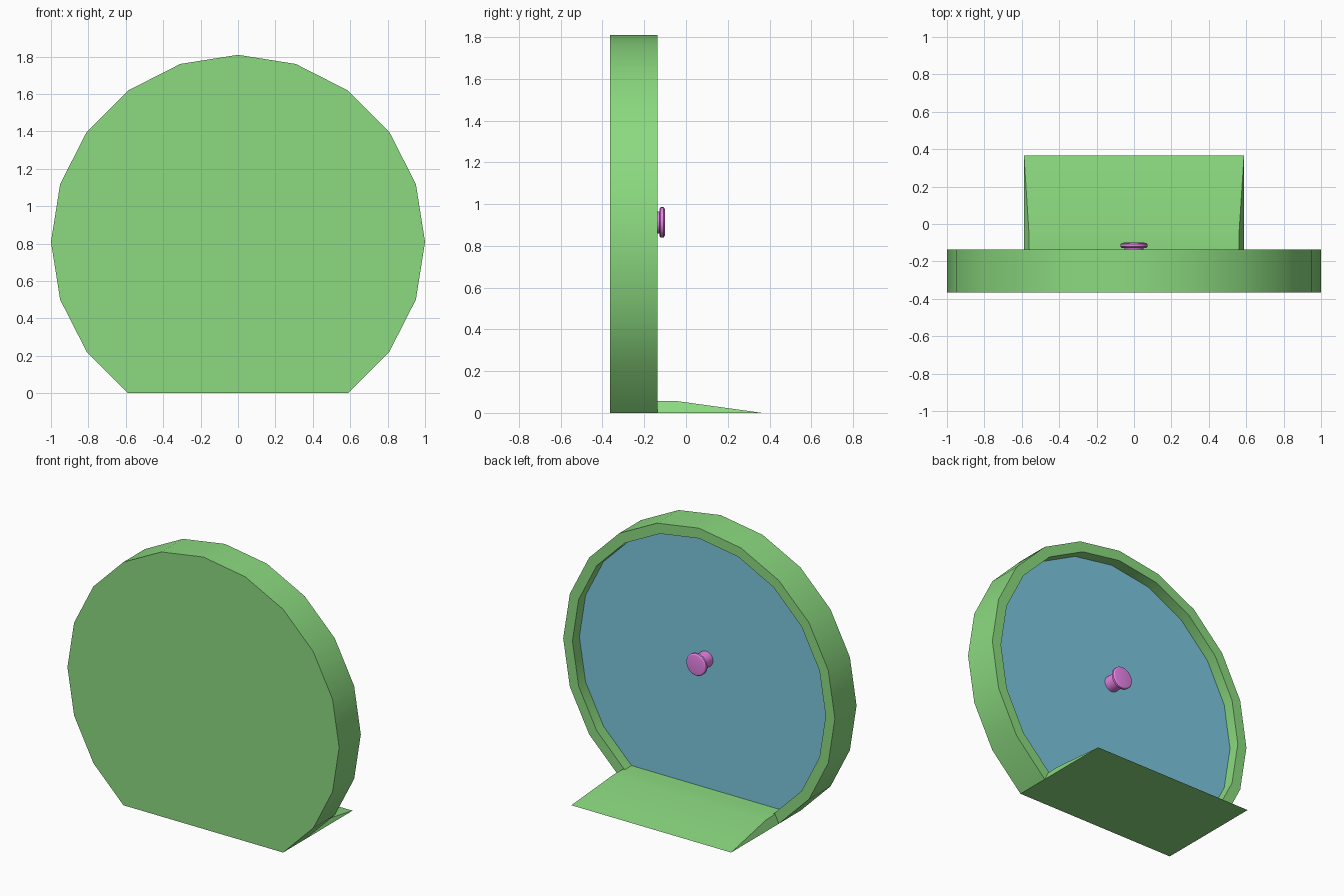
import bpy, bmesh, math

cube = bpy.data.objects.get("Cube")
if cube:
    bpy.data.objects.remove(cube, do_unlink=True)


def material(name, rgb):
    mat = bpy.data.materials.new(name)
    mat.use_nodes = True
    mat.diffuse_color = (*rgb, 1)
    mat.node_tree.nodes["Principled BSDF"].inputs["Base Color"].default_value = (*rgb, 1)
    return mat


green = material("leaf green", (0.26, 0.70, 0.215))
blue = material("sky blue", (0.20, 0.57, 0.73))
pink = material("orchid pink", (0.82, 0.235, 0.82))

FRONT, BACK, RECESS = -0.365, -0.137, -0.21
CENTRE_Z = math.sin(math.radians(54))


def finish(name, bm, mats):
    bmesh.ops.recalc_face_normals(bm, faces=bm.faces)
    mesh = bpy.data.meshes.new(name)
    bm.to_mesh(mesh)
    bm.free()
    for mat in mats:
        mesh.materials.append(mat)
    obj = bpy.data.objects.new(name, mesh)
    bpy.context.collection.objects.link(obj)
    bpy.ops.object.select_all(action="DESELECT")
    obj.select_set(True)
    bpy.context.view_layer.objects.active = obj
    bpy.ops.object.shade_smooth_by_angle(angle=math.radians(30))
    return obj


def loft(bm, rings):
    """Skin closed rings and cap both ends; returns the two caps."""
    loops = [[bm.verts.new(p) for p in ring] for ring in rings]
    for a, b in zip(loops, loops[1:]):
        for i in range(len(a)):
            j = (i + 1) % len(a)
            bm.faces.new((a[i], a[j], b[j], b[i]))
    return bm.faces.new(loops[0]), bm.faces.new(loops[-1])


# Round case: twenty-sided disc with its foot cut flat
def case_ring(radius, y):
    angles = [math.radians(-54 + 18 * i) for i in range(17)]
    return [(radius * math.cos(a), y, CENTRE_Z + radius * math.sin(a)) for a in angles]


bm = bmesh.new()
front, panel = loft(bm, [case_ring(1, FRONT), case_ring(1, BACK),
                         case_ring(0.932, BACK), case_ring(0.932, RECESS)])
panel.material_index = 1
finish("round_case", bm, [green, blue])

# Ramp: wedge leaning in slightly at the sides
bm = bmesh.new()
section = [(BACK, 0, 0.588), (0.365, 0, 0.588), (-0.04, 0.056, 0.562), (BACK, 0.056, 0.56)]
loft(bm, [[(side * x, y, z) for y, z, x in section] for side in (-1, 1)])
finish("ramp", bm, [green])

# Knob: short stem under a rounded cap
bm = bmesh.new()
profile = [(0.052, RECESS), (0.052, -0.128), (0.066, -0.127), (0.073, -0.121),
           (0.073, -0.108), (0.066, -0.102), (0.055, -0.1)]
turns = [math.tau * i / 32 for i in range(32)]
loft(bm, [[(r * math.cos(t), y, 0.912 + r * math.sin(t)) for t in turns] for r, y in profile])
finish("knob", bm, [pink])
